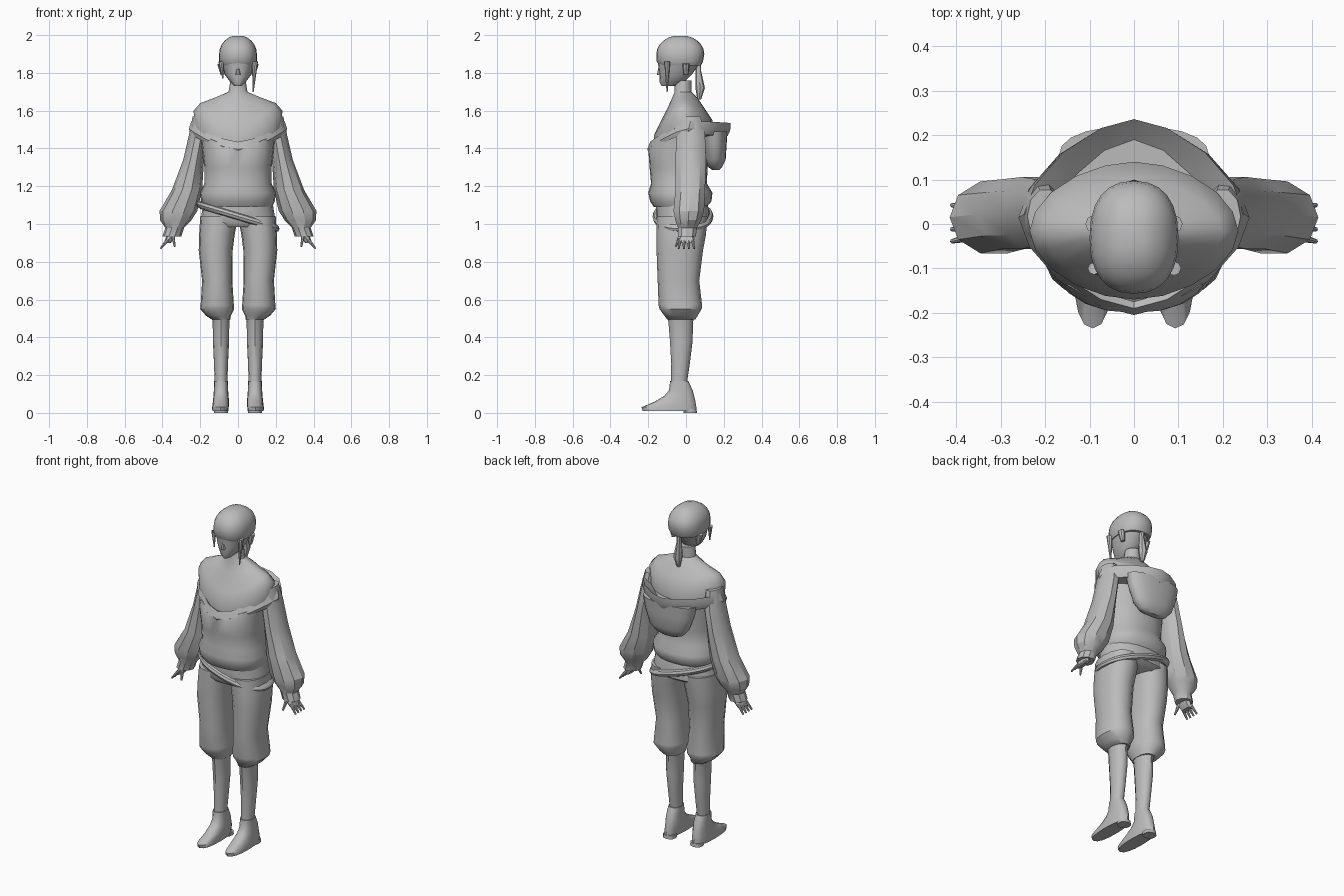
import bpy, bmesh, math
from mathutils import Vector

cube = bpy.data.objects.get("Cube")
if cube:
    bpy.data.objects.remove(cube, do_unlink=True)

grey = bpy.data.materials.new("plain grey")
grey.use_nodes = True
grey.diffuse_color = (.5, .5, .5, 1)
grey.node_tree.nodes["Principled BSDF"].inputs["Base Color"].default_value = grey.diffuse_color


def finish(name, bm, mirror=False, crease=40):
    """Turn a bmesh into a shaded object, optionally mirrored across x."""
    bmesh.ops.recalc_face_normals(bm, faces=bm.faces)
    mesh = bpy.data.meshes.new(name)
    bm.to_mesh(mesh)
    bm.free()
    mesh.shade_smooth()
    mesh.set_sharp_from_angle(angle=math.radians(crease))
    mesh.materials.append(grey)
    part = bpy.data.objects.new(name, mesh)
    bpy.context.scene.collection.objects.link(part)
    if mirror:
        modifier = part.modifiers.new("Mirror", "MIRROR")
        modifier.use_mirror_merge = False


def power(value, exponent):
    return math.copysign(abs(value) ** exponent, value)


def skin(bm, rings, closed=False):
    """Bridge consecutive rings of vertices; close the loop or cap the ends."""
    following = rings[1:] + rings[:1] if closed else rings[1:]
    for here, there in zip(rings, following):
        for i in range(len(here)):
            bm.faces.new((here[i - 1], here[i], there[i], there[i - 1]))
    if not closed:
        bm.faces.new(rings[0])
        bm.faces.new(rings[-1])


def ring(height, half_width, front, back, centre=0, front_drop=0, back_drop=0):
    """Cross-section rule: a point at any unit direction, for a given squareness."""
    def point(cosine, sine, shape):
        c, s = power(cosine, shape), power(sine, shape)
        drop = back_drop if s > 0 else front_drop
        return Vector((centre + half_width * c,
                       (front + back) / 2 + s * (back - front) / 2,
                       height - drop * abs(s) ** 1.5))
    return point


def loft(name, *sections, sides=20, shape=1, mirror=False, crease=40):
    bm = bmesh.new()
    turns = [math.tau * i / sides for i in range(sides)]
    skin(bm, [[bm.verts.new(section(math.cos(a), math.sin(a), shape)) for a in turns]
              for section in sections])
    finish(name, bm, mirror, crease)


def taper(name, start, end, radius, tip_radius, mirror=False):
    """Slim pointed part running between two points."""
    bm = bmesh.new()
    start, end = Vector(start), Vector(end)
    bmesh.ops.create_cone(bm, cap_ends=True, segments=8, radius1=radius,
                          radius2=tip_radius, depth=(end - start).length)
    turn = (end - start).to_track_quat("Z", "Y").to_matrix()
    for vert in bm.verts:
        vert.co = turn @ vert.co + (start + end) / 2
    finish(name, bm, mirror)


# Head: face and domed hair cap
loft("face",
     ring(height=1.73, half_width=.02, front=-.13, back=-.05),
     ring(height=1.75, half_width=.04, front=-.14, back=-.01),
     ring(height=1.79, half_width=.07, front=-.14, back=.03),
     ring(height=1.86, half_width=.09, front=-.15, back=.08), shape=.9)
dome = [math.radians(90 * i / 6) for i in range(6)]
loft("hair_cap",
     ring(height=1.84, half_width=.09, front=-.14, back=.08),
     ring(height=1.86, half_width=.1, front=-.155, back=.09),
     *[ring(height=1.9 + .1 * math.sin(a), half_width=.1 * math.cos(a),
            front=-.03 - .127 * math.cos(a), back=-.03 + .127 * math.cos(a))
       for a in dome], sides=24, shape=.85)

# Nose, ears, side locks and ponytail
taper("nose", start=(0, -.14, 1.79), end=(0, -.14, 1.84), radius=.014, tip_radius=.004)
taper("ears", start=(.08, 0, 1.79), end=(.09, 0, 1.85), radius=.012, tip_radius=.02, mirror=True)
taper("left_side_lock", start=(.09, -.1, 1.86), end=(.08, -.1, 1.7), radius=.016, tip_radius=.003)
taper("right_side_lock", start=(-.09, -.1, 1.86), end=(-.08, -.11, 1.77), radius=.014, tip_radius=.003)
loft("ponytail",
     ring(height=1.85, half_width=.014, front=.05, back=.08),
     ring(height=1.81, half_width=.012, front=.05, back=.08),
     ring(height=1.72, half_width=.027, front=.05, back=.1),
     ring(height=1.66, half_width=.01, front=.06, back=.08), sides=8)

# Neck and bare shoulders, sloping into the neckline
loft("neck_and_shoulders",
     ring(height=1.76, half_width=.04, front=-.06, back=.03),
     ring(height=1.7, half_width=.05, front=-.06, back=.03),
     ring(height=1.67, half_width=.12, front=-.09, back=.06, front_drop=.04),
     ring(height=1.64, half_width=.2, front=-.14, back=.1, front_drop=.11, back_drop=.03),
     ring(height=1.6, half_width=.235, front=-.17, back=.14, front_drop=.13, back_drop=.05),
     ring(height=1.52, half_width=.23, front=-.17, back=.14, front_drop=.1, back_drop=.04),
     shape=1.1, crease=45)

# Hood collar: an open band with a cavity inside, and the hanging hood
loft("hood_collar",
     ring(height=1.5, half_width=.2, front=-.14, back=.12, front_drop=.09, back_drop=.06),
     ring(height=1.53, half_width=.225, front=-.17, back=.19, front_drop=.11, back_drop=.04),
     ring(height=1.545, half_width=.247, front=-.19, back=.236, front_drop=.11, back_drop=.01),
     ring(height=1.505, half_width=.26, front=-.205, back=.234, front_drop=.11, back_drop=.01),
     ring(height=1.475, half_width=.25, front=-.2, back=.22, front_drop=.09, back_drop=.01),
     ring(height=1.47, half_width=.2, front=-.17, back=.12, front_drop=.07, back_drop=.02),
     sides=16, shape=1.25, crease=30)
loft("hood_bag",
     ring(height=1.49, half_width=.17, front=.08, back=.22),
     ring(height=1.42, half_width=.155, front=.09, back=.215),
     ring(height=1.34, half_width=.125, front=.1, back=.21),
     ring(height=1.3, half_width=.09, front=.12, back=.19),
     ring(height=1.285, half_width=.05, front=.14, back=.175), shape=.85)

# Hooded top with a rolled hem
loft("top_body",
     ring(height=1.09, half_width=.18, front=-.17, back=.11),
     ring(height=1.12, half_width=.195, front=-.19, back=.135),
     ring(height=1.165, half_width=.2, front=-.2, back=.14),
     ring(height=1.215, half_width=.178, front=-.185, back=.11),
     ring(height=1.3, half_width=.178, front=-.193, back=.115),
     ring(height=1.4, half_width=.19, front=-.2, back=.12),
     ring(height=1.5, half_width=.2, front=-.18, back=.13, front_drop=.08),
     sides=24, shape=.88)

# Puffed sleeves with cuffs
loft("sleeves",
     ring(height=1.57, half_width=.04, front=-.045, back=.08, centre=.2),
     ring(height=1.47, half_width=.05, front=-.055, back=.105, centre=.21),
     ring(height=1.34, half_width=.055, front=-.06, back=.11, centre=.235),
     ring(height=1.18, half_width=.08, front=-.06, back=.105, centre=.27),
     ring(height=1.07, half_width=.1, front=-.07, back=.1, centre=.315),
     ring(height=1.02, half_width=.083, front=-.06, back=.085, centre=.33),
     ring(height=.98, half_width=.05, front=-.045, back=.06, centre=.335),
     ring(height=.935, half_width=.05, front=-.045, back=.055, centre=.35),
     sides=10, mirror=True, crease=30)

# Hands: palm, four spread fingers and a thumb
loft("palms",
     ring(height=.96, half_width=.02, front=-.03, back=.035, centre=.345),
     ring(height=.925, half_width=.024, front=-.04, back=.045, centre=.36),
     ring(height=.9, half_width=.017, front=-.035, back=.04, centre=.373),
     sides=8, shape=.8, mirror=True)
for step, finger in enumerate(("index", "middle", "ring", "little")):
    y = .021 * step - .03
    taper(finger + "_fingers", start=(.37, y, .92), end=(.41, y * 1.3, .87),
          radius=.01, tip_radius=.005, mirror=True)
taper("thumbs", start=(.345, -.03, .94), end=(.335, -.055, .88),
      radius=.011, tip_radius=.005, mirror=True)

# Baggy trousers gathered below the knee
loft("trouser_hips",
     ring(height=1.14, half_width=.18, front=-.16, back=.1),
     ring(height=1.07, half_width=.19, front=-.16, back=.125),
     ring(height=1.01, half_width=.2, front=-.16, back=.125),
     ring(height=.985, half_width=.17, front=-.14, back=.09), shape=.88)
loft("trouser_legs",
     ring(height=1.04, half_width=.1, front=-.155, back=.115, centre=.1),
     ring(height=.94, half_width=.094, front=-.157, back=.105, centre=.112),
     ring(height=.86, half_width=.09, front=-.156, back=.09, centre=.118),
     ring(height=.7, half_width=.08, front=-.15, back=.07, centre=.11),
     ring(height=.57, half_width=.088, front=-.145, back=.085, centre=.11),
     ring(height=.55, half_width=.09, front=-.14, back=.083, centre=.11),
     ring(height=.515, half_width=.066, front=-.115, back=.062, centre=.104),
     ring(height=.495, half_width=.05, front=-.1, back=.05, centre=.09),
     sides=16, shape=.88, mirror=True)

# Round belt, tilted down towards the left hip
bm = bmesh.new()
thickness = .02
loops = []
for i in range(32):
    a = math.tau * i / 32
    loop = []
    for k in range(8):
        b = math.tau * k / 8
        grow = thickness * math.cos(b)
        path = ring(height=1.04, half_width=.2 + grow, front=-.157 - grow, back=.125 + grow)
        spot = path(math.cos(a), math.sin(a), .9)
        spot.z += thickness * math.sin(b) - .3 * spot.x
        loop.append(bm.verts.new(spot))
    loops.append(loop)
skin(bm, loops, closed=True)
finish("belt", bm)

# Boots: shaft, foot and low heel
loft("boot_shafts",
     ring(height=.51, half_width=.05, front=-.1, back=.045, centre=.09),
     ring(height=.48, half_width=.044, front=-.093, back=.037, centre=.09),
     ring(height=.38, half_width=.043, front=-.085, back=.035, centre=.09),
     ring(height=.26, half_width=.037, front=-.078, back=.02, centre=.09),
     ring(height=.165, half_width=.034, front=-.08, back=.006, centre=.09),
     sides=12, mirror=True)
loft("boot_feet",
     ring(height=.17, half_width=.036, front=-.084, back=.012, centre=.09),
     ring(height=.12, half_width=.038, front=-.09, back=.035, centre=.09),
     ring(height=.09, half_width=.04, front=-.115, back=.043, centre=.09),
     ring(height=.06, half_width=.043, front=-.165, back=.05, centre=.09),
     ring(height=.03, half_width=.044, front=-.235, back=.055, centre=.093),
     ring(height=.01, half_width=.043, front=-.23, back=.055, centre=.093),
     sides=16, shape=.85, mirror=True)
loft("boot_heels",
     ring(height=.02, half_width=.036, front=-.015, back=.056, centre=.09),
     ring(height=0, half_width=.036, front=-.012, back=.058, centre=.09),
     sides=12, shape=.8, mirror=True)
